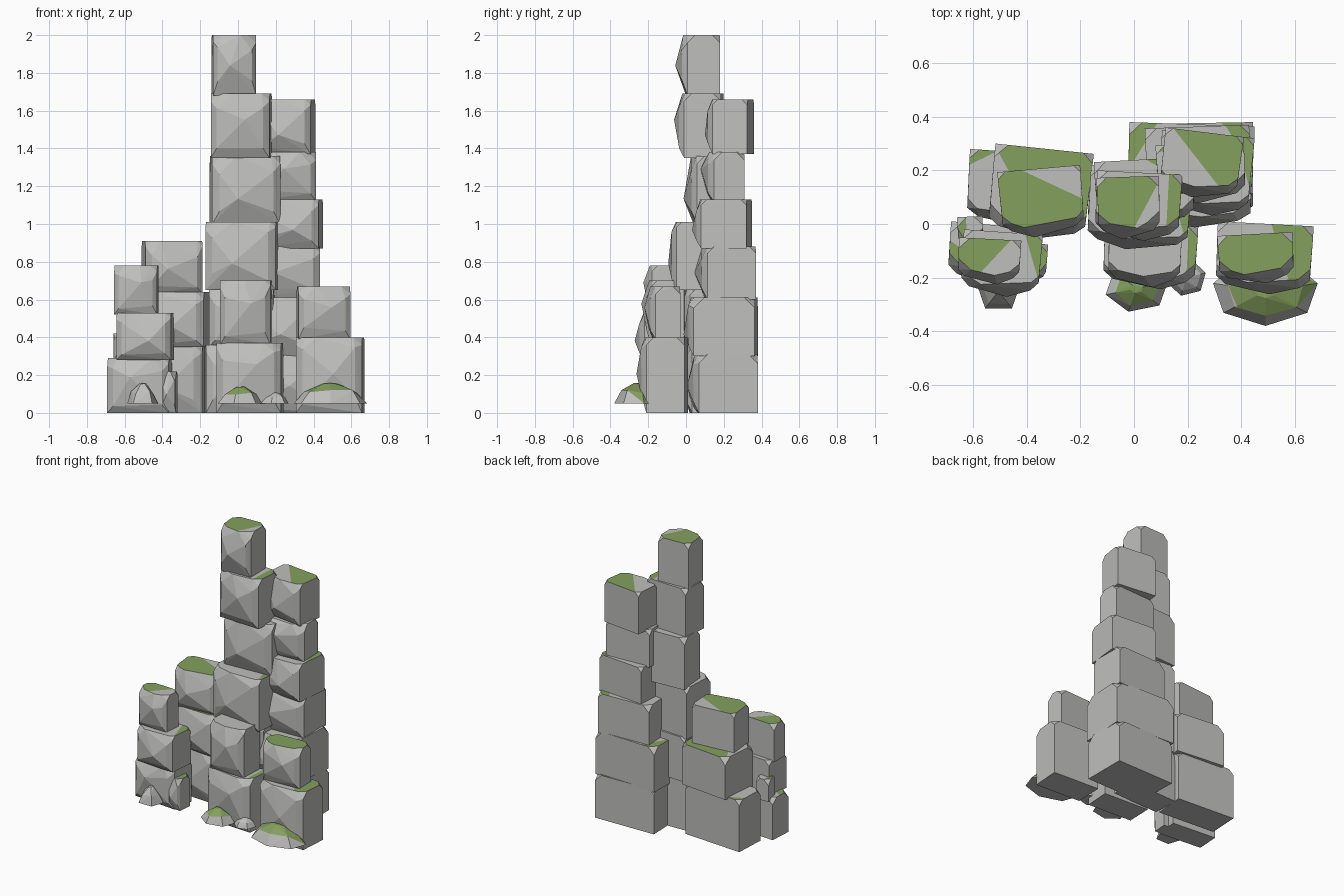
import bpy, bmesh, math, random
from mathutils import Matrix, Vector

random.seed(7)
cube = bpy.data.objects.get("Cube")
if cube:
    bpy.data.objects.remove(cube)


def make_material(name, color):
    mat = bpy.data.materials.new(name)
    mat.use_nodes = True
    mat.diffuse_color = color
    mat.node_tree.nodes["Principled BSDF"].inputs["Base Color"].default_value = color
    return mat


STONE = make_material("stone_grey", (0.52, 0.52, 0.51, 1))
MOSS = make_material("moss_green", (0.23, 0.35, 0.11, 1))


def hull_object(name, points, place, moss_angle, moss_shift, steep):
    """Faceted stone from a convex hull, mossy on one side of a line across its top."""
    bm = bmesh.new()
    for p in points:
        bm.verts.new(p)
    hull = bmesh.ops.convex_hull(bm, input=bm.verts[:])
    loose = {g for g in hull["geom_interior"] + hull["geom_unused"]
             if isinstance(g, bmesh.types.BMVert)}
    bmesh.ops.delete(bm, geom=list(loose), context="VERTS")
    bmesh.ops.dissolve_limit(bm, angle_limit=0.02, verts=bm.verts[:], edges=bm.edges[:])
    side = Vector((math.cos(moss_angle), math.sin(moss_angle), 0))
    cut = side * moss_shift
    bmesh.ops.bisect_plane(bm, geom=bm.verts[:] + bm.edges[:] + bm.faces[:],
                           plane_co=cut, plane_no=side)
    bmesh.ops.recalc_face_normals(bm, faces=bm.faces[:])
    for f in bm.faces:
        mossy = f.normal.z > steep and (f.calc_center_median() - cut).dot(side) > 0
        f.material_index = int(mossy)
    mesh = bpy.data.meshes.new(name)
    bm.transform(place)
    bm.to_mesh(mesh)
    bm.free()
    mesh.materials.append(STONE)
    mesh.materials.append(MOSS)
    obj = bpy.data.objects.new(name, mesh)
    bpy.context.collection.objects.link(obj)


def block(name, x0, x1, y0, y1, z0, z1, yaw, moss_angle, moss_shift):
    """Squared stone: flat back, chipped top corners and a bulging front."""
    yaw = math.radians(yaw)
    c, s = math.cos(yaw), abs(math.sin(yaw))
    wide, deep = x1 - x0, y1 - y0
    w = (wide * c - deep * s) / (c * c - s * s) / 2
    d = (deep * c - wide * s) / (c * c - s * s) / 2
    h = z1 - z0
    bulge = min(0.05, d * 0.5)
    chip = 0.12 * min(w, d) + 0.02
    front = bulge - d
    pts = []
    for sx in (-1, 1):
        k = chip * random.uniform(0.7, 1.4)
        fx = sx * w * 0.98
        pts += [(sx * w, d, 0), (fx, front, 0),
                # chipped back corner
                (sx * w, d, h - k), (sx * (w - k), d, h), (sx * w, d - k, h),
                # chipped front corner
                (fx, front, h - k), (sx * (w - k * 1.2), front, h),
                (fx, front + k, h),
                # shoulders of the front
                (sx * w * 0.78, front - bulge * 0.6, h * random.uniform(0.7, 0.88)),
                (sx * w * 0.78, front - bulge * 0.55, h * random.uniform(0.1, 0.25))]
    pts += [(w * random.uniform(-0.3, 0.3), -d - 0.01, h * random.uniform(0.35, 0.7)),
            (w * random.uniform(-0.5, 0.5), front - bulge * 0.4, h)]
    place = Matrix.Translation(((x0 + x1) / 2, (y0 + y1) / 2, z0)) @ Matrix.Rotation(yaw, 4, "Z")
    hull_object(name, pts, place, math.radians(moss_angle), moss_shift * min(w, d), 0.95)


def stack(name, rows, z=0):
    """Blocks piled upward: x0, x1, y0, y1, top, yaw, moss angle, moss shift."""
    for i, (x0, x1, y0, y1, top, *look) in enumerate(rows, 1):
        block(f"{name}_block_{i}", x0, x1, y0, y1, max(0, z - 0.01), top, *look)
        z = top


# Tall pillar in the middle
stack("main_tower", [
    (-.18, .20, -.03, .22, .36, 2, 90, .9),
    (-.16, .20, -.03, .23, .66, -3, 60, .9),
    (-.18, .22, -.10, .22, 1.01, -4, 20, .9),
    (-.15, .23, -.01, .25, 1.36, 3, 60, .9),
    (-.15, .18, -.06, .20, 1.69, -3, 0, .9),
    (-.14, .10, -.05, .18, 2, 2, 150, -.5)])

# Second pillar behind it
stack("rear_tower", [
    (-.01, .45, .01, .38, .31, 1, 40, 1.1),
    (-.03, .45, -.01, .38, .61, -2, 150, 1.1),
    (.04, .44, .05, .37, .88, 2, 30, 1.1),
    (.08, .45, .03, .35, 1.13, -5, 20, 1),
    (.08, .42, .08, .31, 1.38, 3, 100, 1),
    (.09, .41, .09, .36, 1.66, -7, 45, 0)])

# Broad pile at the back, on the right
stack("right_rear_pile", [
    (-.63, -.17, -.02, .28, .36, -4, 120, 1.3),
    (-.55, -.15, -.06, .30, .64, -6, 35, -.4),
    (-.51, -.18, -.05, .22, .91, 5, 240, -.6)])

# Narrow pile at the front, on the right
stack("right_front_pile", [
    (-.70, -.35, -.23, .01, .29, -5, 240, .5),
    (-.65, -.34, -.27, -.02, .53, -4, 20, 1),
    (-.66, -.42, -.22, -.05, .78, -3, 140, -.1)])
stack("small_side", [(-.42, -.32, -.21, -.07, .22, -4, 0, .3)])
stack("small_rear", [(-.66, -.56, -.08, .03, .42, 3, 180, .3)], .28)

# Low piles in front
stack("front_middle", [
    (-.12, .24, -.24, .01, .37, -3, 0, 1.2),
    (-.10, .18, -.23, 0, .70, -2, 45, 1.2)])
stack("left_front_pile", [
    (.30, .67, -.26, .01, .40, -3, 20, .5),
    (.31, .60, -.22, -.03, .67, 3, 90, -.75)])


def rubble(name, x0, x1, y0, y1, top, sides, moss_shift):
    """Low flat-topped boulder just above the ground line, mossy on its upper slopes."""
    rx, ry, h = (x1 - x0) / 2, (y1 - y0) / 2, top - 0.05
    pts = []
    for i in range(sides):
        a = math.tau * (i + 0.25) / sides
        x, y = rx * math.cos(a), ry * math.sin(a)
        k = random.uniform(0.66, 0.76)
        pts += [(x, y, 0), (x * k, y * k, h * random.uniform(0.45, 0.65)),
                (x * 0.2, y * 0.2, h * random.uniform(0.92, 1))]
    place = Matrix.Translation(((x0 + x1) / 2, (y0 + y1) / 2, 0.05))
    hull_object(name, pts, place, 0.4, moss_shift, 0.62)


# Boulders at the foot
rubble("right_boulder", -.59, -.42, -.33, -.17, .16, 5, 1)
rubble("middle_boulder", -.11, .13, -.33, -.15, .14, 6, -.09)
rubble("middle_pebble", .12, .27, -.27, -.13, .11, 6, 1)
rubble("left_boulder", .29, .69, -.38, -.12, .16, 7, -.12)
